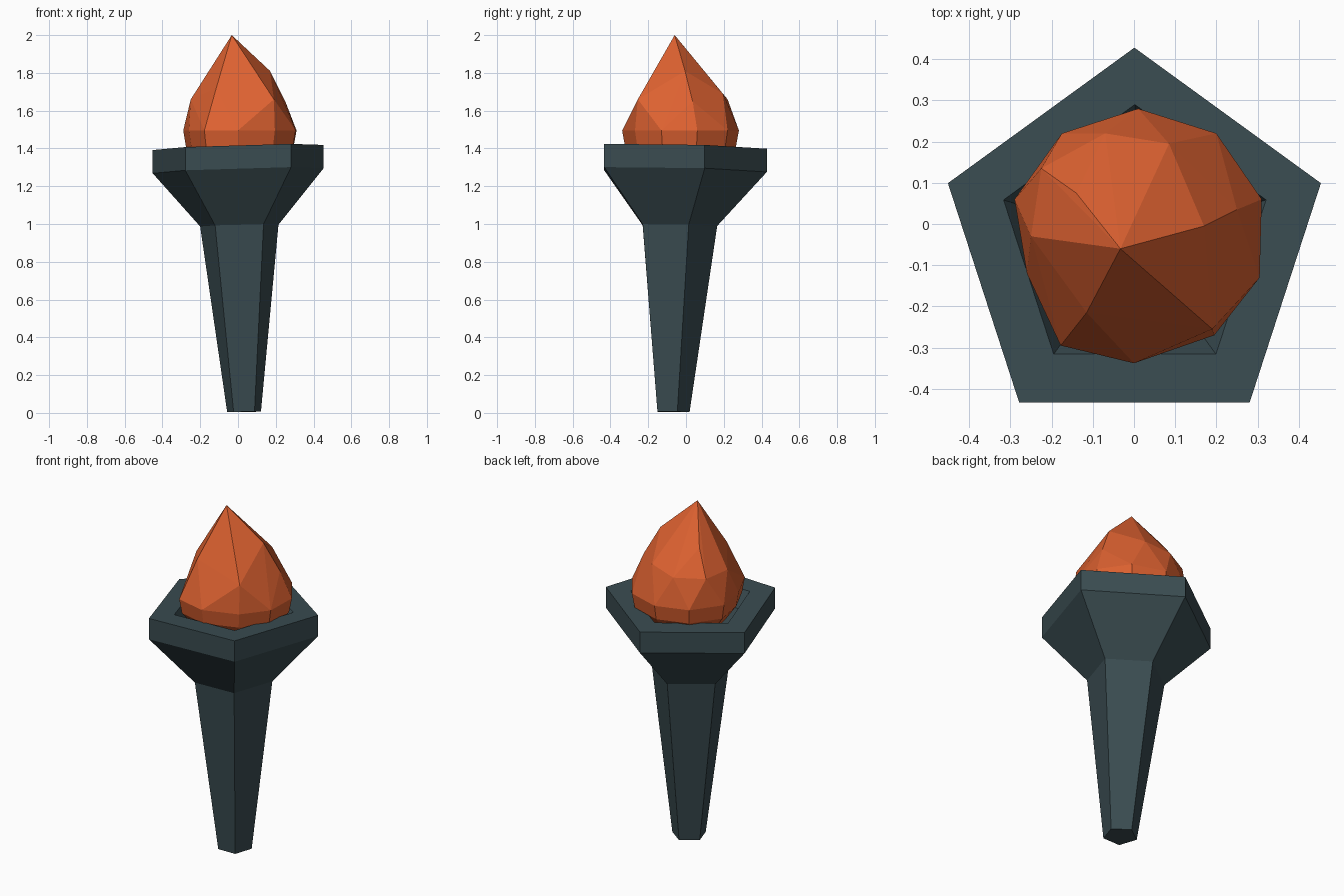
import bpy, bmesh, math

if "Cube" in bpy.data.objects:
    bpy.data.objects.remove(bpy.data.objects["Cube"])


def material(name, colour):
    m = bpy.data.materials.new(name)
    m.diffuse_color = (*colour, 1)
    m.use_nodes = True
    m.node_tree.nodes["Principled BSDF"].inputs["Base Color"].default_value = m.diffuse_color
    return m


def make_object(name, bm, mat):
    bmesh.ops.recalc_face_normals(bm, faces=bm.faces)
    mesh = bpy.data.meshes.new(name)
    bm.to_mesh(mesh)
    bm.free()
    mesh.materials.append(mat)
    obj = bpy.data.objects.new(name, mesh)
    bpy.context.collection.objects.link(obj)
    return obj


iron = material("dark slate", (0.042, 0.072, 0.082))
fire = material("flame orange", (0.72, 0.12, 0.03))

# Torch body: lofted five-sided rings (centre x, centre y, radius, height, tilt),
# running up the handle, out over the bowl and down into its recess
rings = [
    (0.032, -0.075, 0.094, 0.005, 0.3),
    (0.007, -0.053, 0.218, 0.992, 0.8),
    (0.001, -0.048, 0.476, 1.284, 1),
    (0.001, -0.048, 0.476, 1.407, 1),
    (0.002, -0.045, 0.335, 1.407, 1),
    (0.002, -0.045, 0.280, 1.310, 1),
]
bm = bmesh.new()
loops = []
for cx, cy, r, z, tilt in rings:
    loop = []
    for i in range(5):
        a = math.radians(90 + 72 * i)
        x, y = cx + r * math.cos(a), cy + r * math.sin(a)
        loop.append(bm.verts.new((x, y, max(0, z + tilt * (0.03 * x - 0.02 * y)))))
    loops.append(loop)
for low, high in zip(loops, loops[1:]):
    for i in range(5):
        j = (i + 1) % 5
        bm.faces.new((low[i], low[j], high[j], high[i]))
bm.faces.new(loops[0][::-1])
bm.faces.new(loops[-1])
make_object("torch_body", bm, iron)

# Flame: faceted hull around a wide ring, with a leaning crown and rounded base
waist = [(0.31, 0.06), (0.2, 0.22), (0.01, 0.28), (-0.175, 0.22), (-0.29, 0.06),
         (-0.26, -0.12), (-0.178, -0.295), (0, -0.338), (0.195, -0.27), (0.305, -0.13)]
crown = [(-0.033, -0.06, 2.0), (0.17, -0.005, 1.81), (-0.14, 0.075, 1.8),
         (-0.115, -0.215, 1.72), (0.085, 0.195, 1.69), (0.25, 0.035, 1.65),
         (0.19, -0.255, 1.66), (-0.225, 0.135, 1.66), (-0.25, -0.03, 1.66),
         (-0.07, 0.22, 1.66)]
bm = bmesh.new()
for p in crown:
    bm.verts.new(p)
for scale, z in ((1, 1.495), (0.95, 1.41), (0.72, 1.32)):
    for x, y in waist:
        bm.verts.new((x * scale, -0.03 + (y + 0.03) * scale, z))
hull = bmesh.ops.convex_hull(bm, input=bm.verts)
bmesh.ops.delete(bm, geom=[v for v in bm.verts if not v.link_faces], context='VERTS')
make_object("flame", bm, fire)
